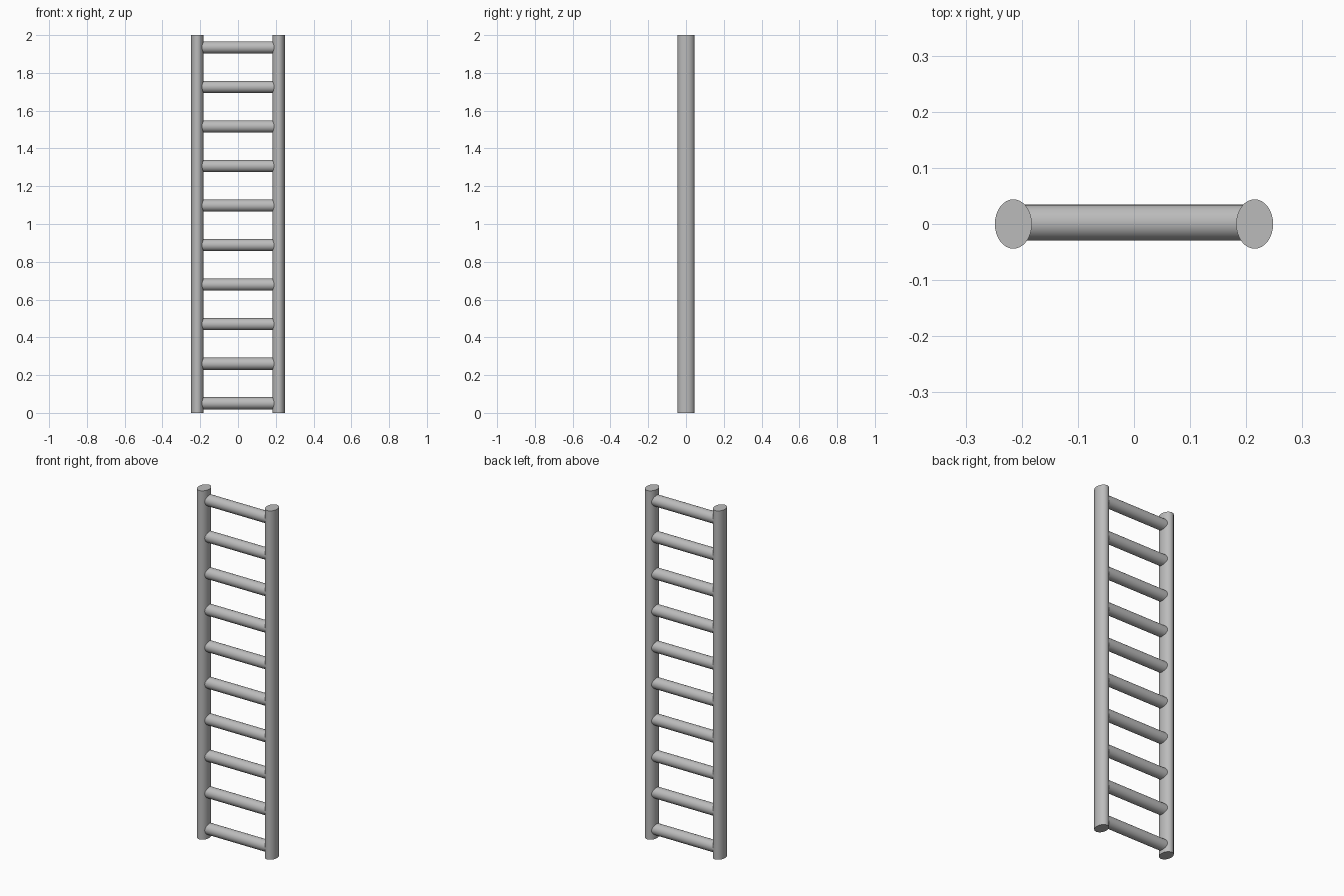
import bpy
from math import pi

cube = bpy.data.objects.get("Cube")
if cube:
    bpy.data.objects.remove(cube, do_unlink=True)

GREY = (0.5, 0.5, 0.5, 1)
grey = bpy.data.materials.new("grey_metal")
grey.use_nodes = True
grey.diffuse_color = GREY
grey.node_tree.nodes["Principled BSDF"].inputs["Base Color"].default_value = GREY


def rod(name, location, radius_x, radius_y, length, rotation=(0, 0, 0)):
    """Capped round bar along its local z axis, with an oval section if the radii differ."""
    bpy.ops.mesh.primitive_cylinder_add(vertices=32, radius=1, depth=1,
                                        location=location, rotation=rotation)
    obj = bpy.context.object
    obj.name = name
    obj.scale = (radius_x, radius_y, length)
    bpy.ops.object.transform_apply(location=False, rotation=False, scale=True)
    bpy.ops.object.shade_smooth_by_angle()
    obj.data.materials.append(grey)
    return obj


# Oval side rails
RAIL_X = 0.215
for side, sign in (("left", 1), ("right", -1)):
    rod(f"{side}_rail", (sign * RAIL_X, 0, 1), 0.033, 0.044, 2)

# Evenly spaced round rungs, with their ends buried in the rails
RUNGS = 10
BOTTOM, TOP = 0.051, 1.935
for i in range(RUNGS):
    z = BOTTOM + (TOP - BOTTOM) * i / (RUNGS - 1)
    rod(f"rung_{i + 1}", (0, 0.0025, z), 0.032, 0.032, 2 * RAIL_X, (0, pi / 2, 0))
